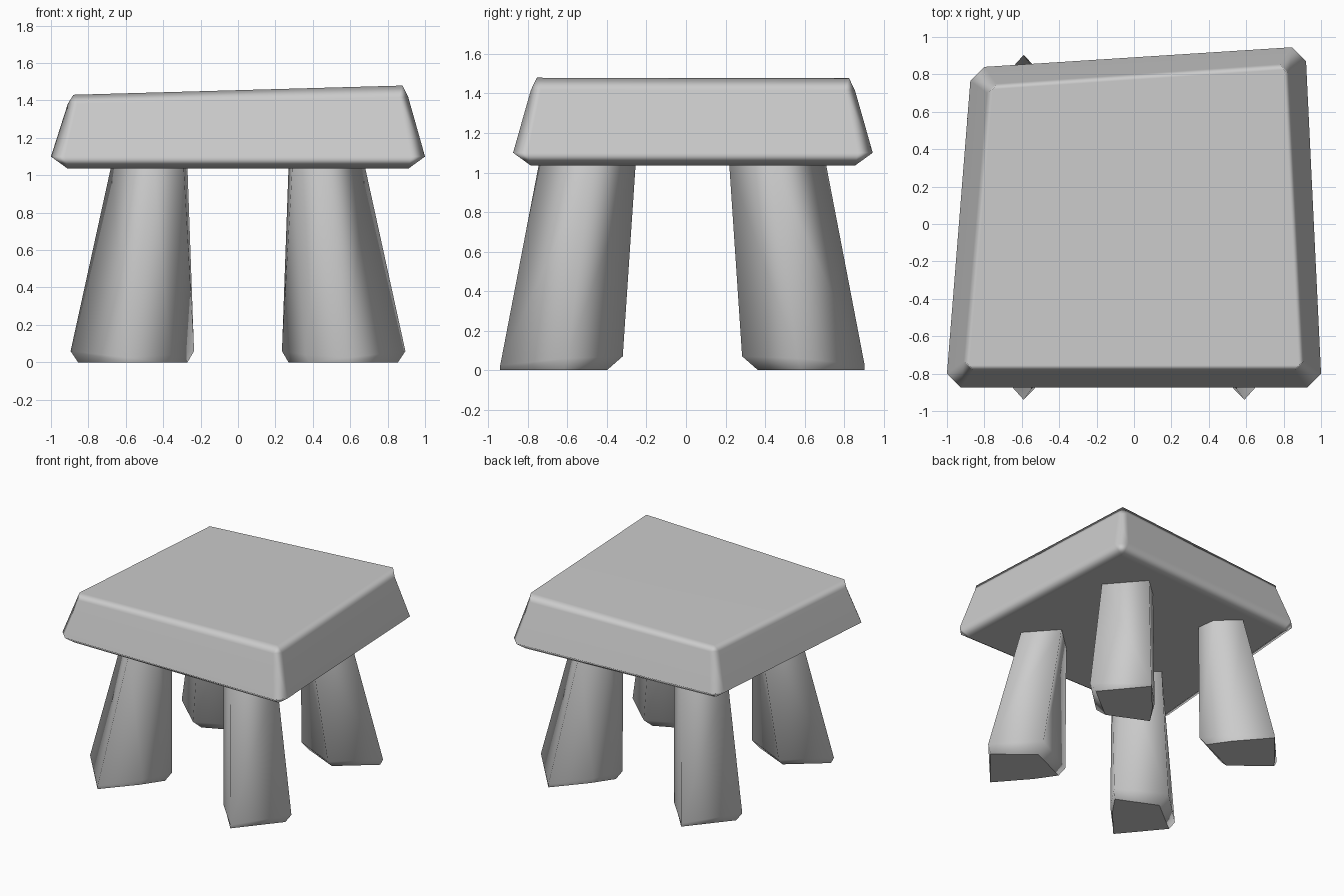
import bpy
import bmesh

old = bpy.data.objects.get("Cube")
if old:
    bpy.data.objects.remove(old, do_unlink=True)

stone = bpy.data.materials.new("grey_stone")
stone.use_nodes = True
GREY = (0.6, 0.6, 0.6, 1)
stone.diffuse_color = GREY
stone.node_tree.nodes["Principled BSDF"].inputs["Base Color"].default_value = GREY


def finish(bm, name):
    bmesh.ops.recalc_face_normals(bm, faces=bm.faces)
    mesh = bpy.data.meshes.new(name)
    bm.to_mesh(mesh)
    bm.free()
    for face in mesh.polygons:
        face.use_smooth = True
    mesh.materials.append(stone)
    obj = bpy.data.objects.new(name, mesh)
    bpy.context.collection.objects.link(obj)
    return obj


# Slab: a chamfered cube remapped onto a tapered, slightly skewed block
CORNERS = {(-1, -1): (-1.0, -0.875), (1, -1): (1.0, -0.875),
           (1, 1): (0.92, 0.945), (-1, 1): (-0.875, 0.84)}
# level: (height, rise along x, inset, corner chamfer)
LEVELS = {"bottom": (1.035, 0, 0.09, 0), "low": (1.1, 0, 0, 0.075),
          "shoulder": (1.4, 0.02, 0.09, 0.05), "top": (1.455, 0.028, 0.12, 0)}
bm = bmesh.new()
bmesh.ops.create_cube(bm, size=2)
bmesh.ops.bevel(bm, geom=bm.edges[:], offset=0.2, segments=1, affect='EDGES')
for v in bm.verts:
    sx, sy = (1 if v.co.x > 0 else -1), (1 if v.co.y > 0 else -1)
    on_x, on_y, on_z = (abs(c) > 0.95 for c in v.co)
    if v.co.z > 0:
        level = "top" if on_z else "shoulder"
    else:
        level = "bottom" if on_z else "low"
    z, rise, inset, chamfer = LEVELS[level]
    x, y = CORNERS[sx, sy]
    x -= sx * (inset + (0 if on_x else chamfer))
    y -= sy * (inset + (0 if on_y else chamfer))
    v.co = (x, y, z + rise * x)
slab = finish(bm, "table_slab")
weighted = slab.modifiers.new("flat_faces", 'WEIGHTED_NORMAL')
weighted.weight = 90

# Legs: splayed five-sided posts turned towards the corners
FOOT = [(0.59, -0.94, 0), (0.855, -0.62, 0), (0.58, -0.40, 0),
        (0.27, -0.54, 0), (0.38, -0.70, 0)]
ANKLE = [(0.59, -0.94, 0.025), (0.895, -0.60, 0.06), (0.60, -0.32, 0.07),
         (0.235, -0.505, 0.06), (0.36, -0.70, 0.04)]
HEAD = [(0.45, -0.745, 1.04), (0.68, -0.48, 1.04), (0.48, -0.255, 1.04),
        (0.27, -0.45, 1.04), (0.29, -0.60, 1.04)]


def leg(name, sx, back):
    bm = bmesh.new()
    rings = []
    for ring in (FOOT, ANKLE, HEAD):
        rings.append([bm.verts.new((x * sx, -y - 0.036 if back else y, z))
                      for x, y, z in ring])
    for low, high in zip(rings, rings[1:]):
        for i in range(len(low)):
            j = (i + 1) % len(low)
            bm.faces.new((low[i], low[j], high[j], high[i]))
    bm.faces.new(rings[0])
    bm.faces.new(rings[-1])
    # Keep the sole and head crisp
    obj = finish(bm, name)
    for edge in obj.data.edges:
        zs = [obj.data.vertices[i].co.z for i in edge.vertices]
        edge.use_edge_sharp = max(zs) < 0.001 or min(zs) > 1


for side, sx in (("left", 1), ("right", -1)):
    leg("front_leg_" + side, sx, False)
    leg("back_leg_" + side, sx, True)
